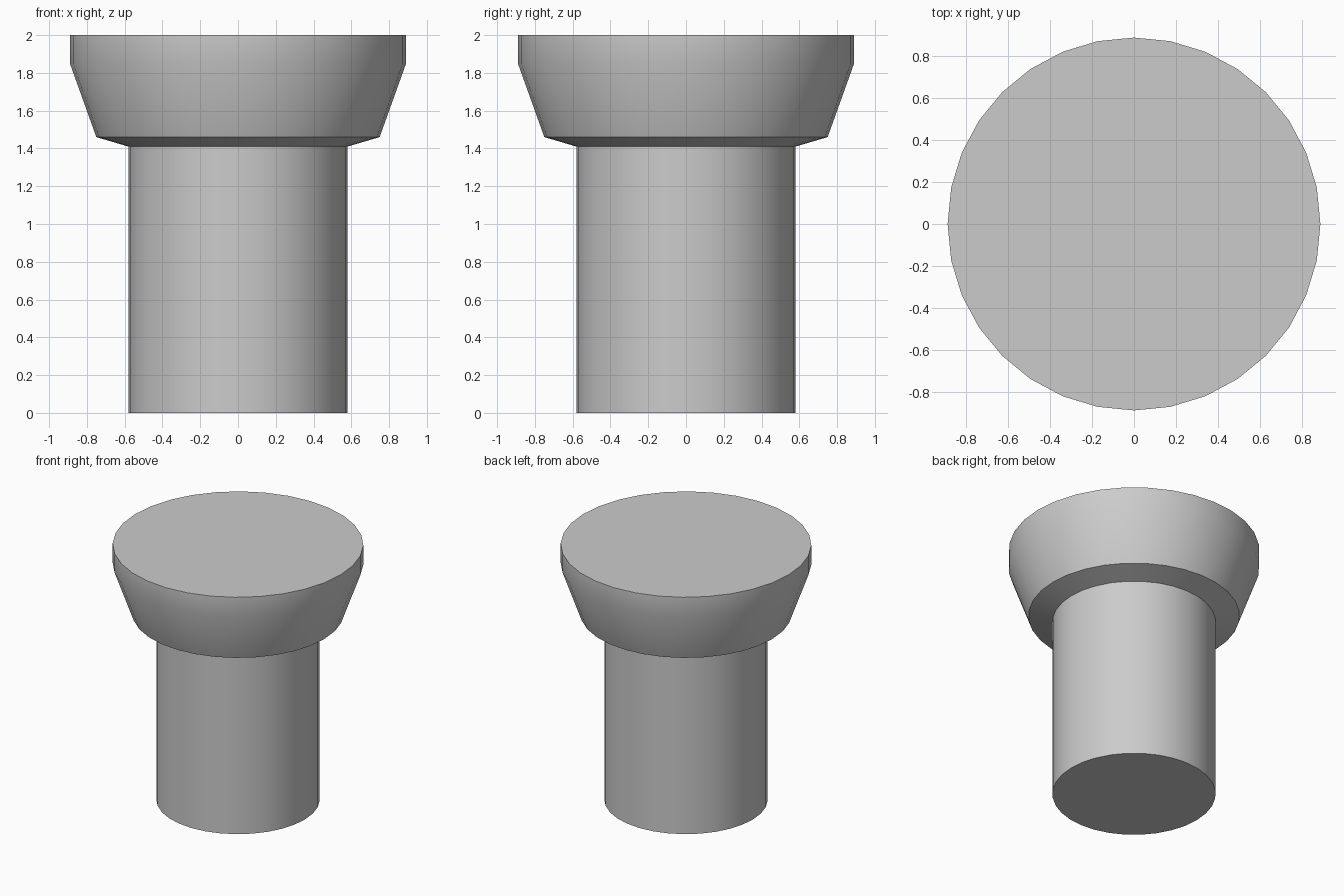
import bpy
import bmesh
from math import cos, sin, pi, radians

SIDES = 32

cube = bpy.data.objects.get("Cube")
if cube:
    bpy.data.objects.remove(cube, do_unlink=True)


def make_material(name, colour):
    mat = bpy.data.materials.new(name)
    mat.use_nodes = True
    mat.diffuse_color = colour
    mat.node_tree.nodes["Principled BSDF"].inputs["Base Color"].default_value = colour
    return mat


def lathe(name, profile, mat):
    """Revolve (radius, height) points around z and cap both ends."""
    bm = bmesh.new()
    rings = [[bm.verts.new((r * cos(2 * pi * i / SIDES), r * sin(2 * pi * i / SIDES), z))
              for i in range(SIDES)] for r, z in profile]
    for low, high in zip(rings, rings[1:]):
        for i in range(SIDES):
            j = (i + 1) % SIDES
            bm.faces.new((low[i], low[j], high[j], high[i]))
    bm.faces.new(rings[0][::-1])
    bm.faces.new(rings[-1])
    mesh = bpy.data.meshes.new(name)
    bm.to_mesh(mesh)
    bm.free()
    mesh.materials.append(mat)
    obj = bpy.data.objects.new(name, mesh)
    bpy.context.collection.objects.link(obj)
    bpy.ops.object.select_all(action="DESELECT")
    obj.select_set(True)
    bpy.context.view_layer.objects.active = obj
    bpy.ops.object.shade_smooth_by_angle(angle=radians(30))
    return obj


grey = make_material("light_grey", (0.6, 0.6, 0.6, 1))

# Straight shaft, shallow underside, flared head and short vertical rim
lathe("flared_column",
      [(0.58, 0), (0.58, 1.41), (0.75, 1.46), (0.89, 1.85), (0.89, 2)], grey)
